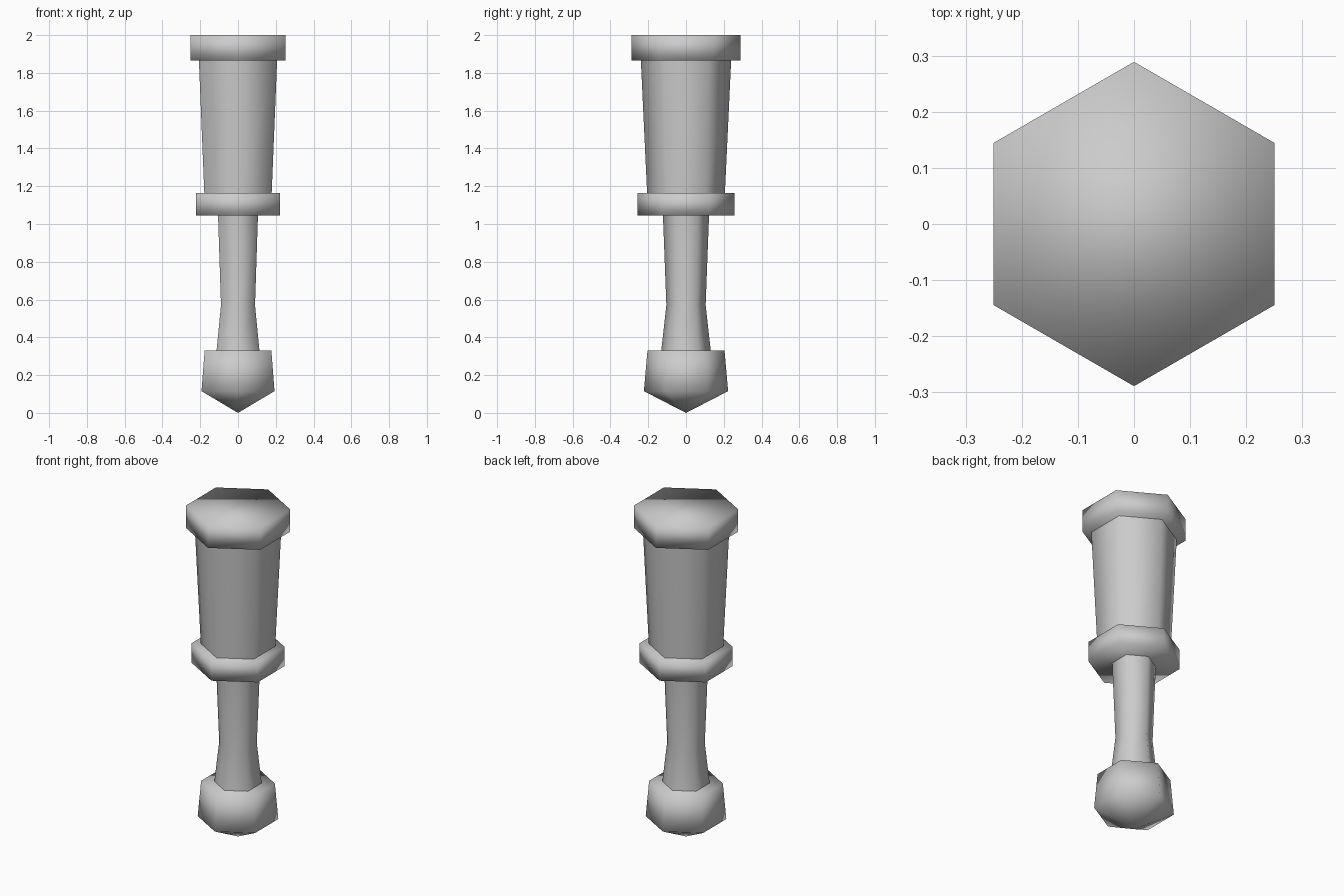
import bpy, bmesh
from math import cos, sin, pi

if "Cube" in bpy.data.objects:
    bpy.data.objects.remove(bpy.data.objects["Cube"])

SIDES = 6


def lathe(name, profile, closed=True):
    """Hexagonal turned part from (corner radius, z) pairs, listed bottom to top."""
    bm = bmesh.new()
    rings = []
    for r, z in profile:
        if r == 0:
            rings.append([bm.verts.new((0, 0, z))] * SIDES)
        else:
            angles = [pi / 2 + 2 * pi * i / SIDES for i in range(SIDES)]
            rings.append([bm.verts.new((r * cos(a), r * sin(a), z)) for a in angles])
    for low, high in zip(rings, rings[1:]):
        for i in range(SIDES):
            j = (i + 1) % SIDES
            bm.faces.new(dict.fromkeys((low[i], low[j], high[j], high[i])))
    if closed:
        for (r, z), ring in ((profile[0], rings[0]), (profile[-1], rings[-1])):
            if r > 0:
                bm.faces.new(ring)
        bmesh.ops.recalc_face_normals(bm, faces=bm.faces)
    for f in bm.faces:
        f.smooth = True
    mesh = bpy.data.meshes.new(name)
    bm.to_mesh(mesh)
    bm.free()
    obj = bpy.data.objects.new(name, mesh)
    bpy.context.collection.objects.link(obj)
    return obj


# Pointed knob at the bottom
lathe("foot_knob", [(0, 0), (0.223, 0.115), (0.204, 0.33)])

# Slim waisted shaft, ends hidden against the knob and collar
lathe("lower_shaft", [(0.131, 0.33), (0.104, 0.57), (0.122, 1.045)], closed=False)

# Collar between the two shafts
lathe("middle_collar", [(0.256, 1.045), (0.256, 1.165)])

# Thick tapered upper shaft
lathe("upper_shaft", [(0.206, 1.165), (0.239, 1.865)], closed=False)

# Top cap
lathe("top_cap", [(0.289, 1.865), (0.289, 2.0)])
